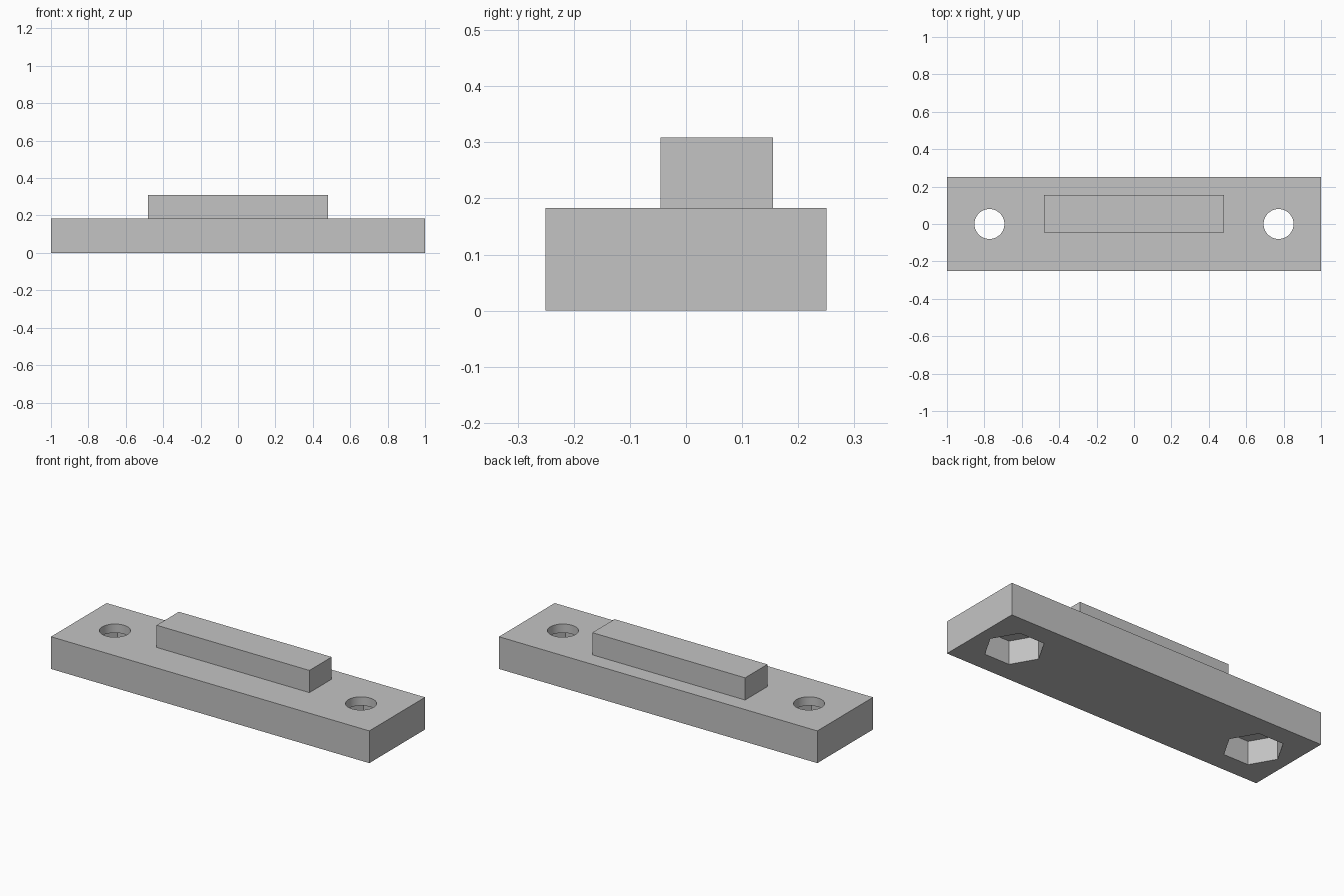
import bpy
import math

cube = bpy.data.objects.get("Cube")
if cube:
    bpy.data.objects.remove(cube, do_unlink=True)

BASE_HEIGHT = 0.183
NUT_DEPTH = 0.133
HOLE_X = 0.773

grey = bpy.data.materials.new("plain grey")
grey.use_nodes = True
colour = (0.55, 0.55, 0.55, 1)
grey.diffuse_color = colour
grey.node_tree.nodes["Principled BSDF"].inputs["Base Color"].default_value = colour


def box(name, size, centre):
    bpy.ops.mesh.primitive_cube_add(size=1, location=centre)
    ob = bpy.context.object
    ob.name = name
    ob.scale = size
    bpy.ops.object.transform_apply(location=True, rotation=False, scale=True)
    ob.data.materials.append(grey)
    return ob


def cut_prism(target, name, sides, radius, bottom, top, x):
    """Cut an upright prism, with a corner pointing along x, out of the target."""
    bpy.ops.mesh.primitive_cylinder_add(
        vertices=sides, radius=radius, depth=top - bottom,
        location=(x, 0, (top + bottom) / 2), rotation=(0, 0, math.pi / 2))
    cutter = bpy.context.object
    cutter.name = name
    cutter.data.materials.append(grey)
    cutter.hide_render = True
    mod = target.modifiers.new(name, 'BOOLEAN')
    mod.operation = 'DIFFERENCE'
    mod.solver = 'EXACT'
    mod.object = cutter
    bpy.context.view_layer.objects.active = target
    bpy.ops.object.modifier_apply(modifier=mod.name)
    bpy.data.objects.remove(cutter, do_unlink=True)


# Base plate with a screw hole and a hexagonal nut pocket at each end
base = box("base_plate", (2, 0.5, BASE_HEIGHT), (0, 0, BASE_HEIGHT / 2))
for side in (-1, 1):
    cut_prism(base, "nut_pocket", 6, 0.156, -0.1, NUT_DEPTH, side * HOLE_X)
    cut_prism(base, "screw_hole", 64, 0.08, 0.05, 0.3, side * HOLE_X)

# Raised bar, set towards the back
box("raised_bar", (0.96, 0.2, 0.126), (0, 0.055, BASE_HEIGHT + 0.063))

# Round the hole walls while keeping the edges sharp
bpy.ops.object.select_all(action='DESELECT')
base.select_set(True)
bpy.context.view_layer.objects.active = base
bpy.ops.object.shade_smooth_by_angle(angle=math.radians(30))
